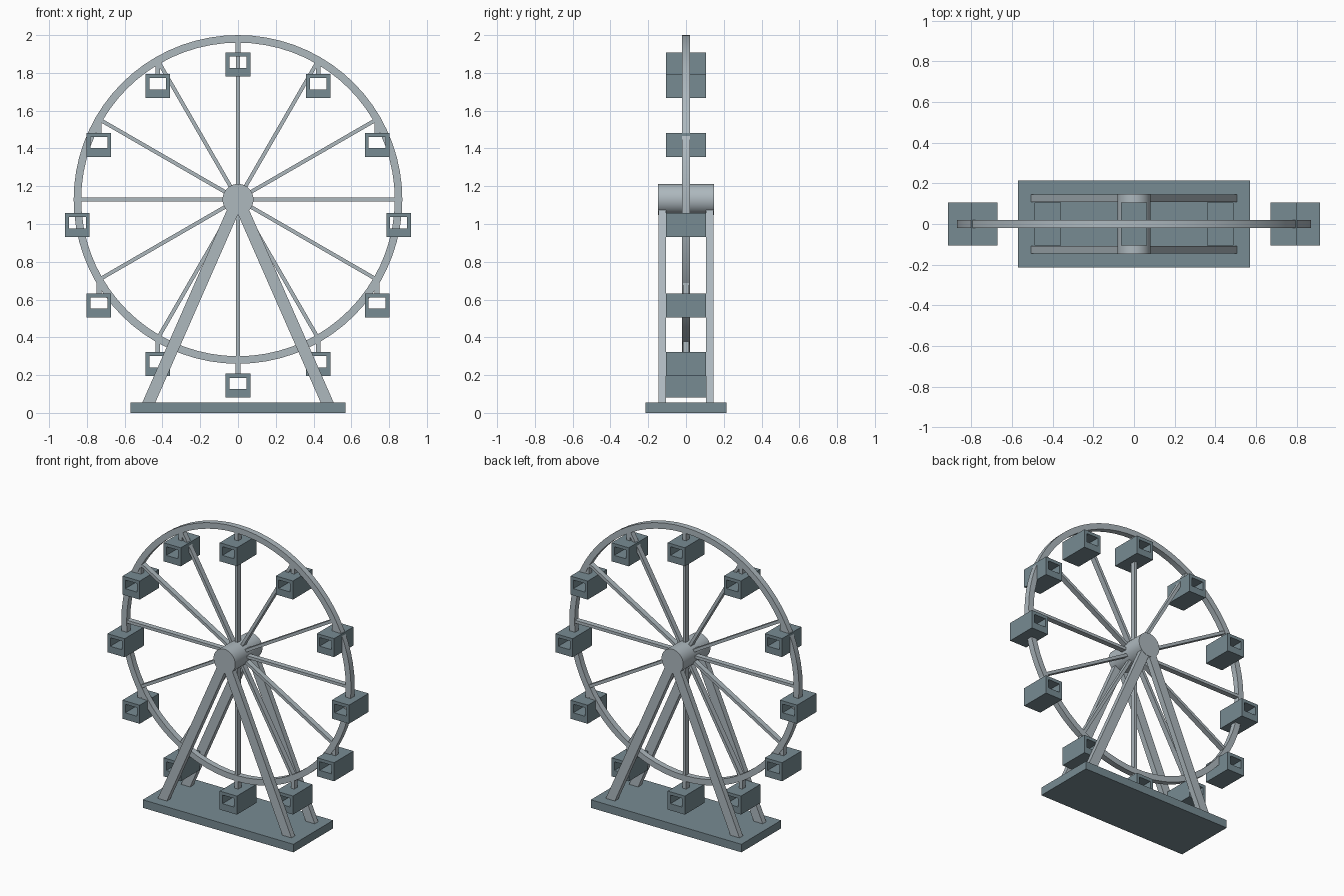
import bpy, bmesh, math
from mathutils import Matrix, Vector

if "Cube" in bpy.data.objects:
    bpy.data.objects.remove(bpy.data.objects["Cube"])

HUB_Z = 1.13      # wheel centre height
COUNT = 12        # spokes and cabins


def material(name, rgb):
    m = bpy.data.materials.new(name)
    m.diffuse_color = (*rgb, 1)
    m.use_nodes = True
    m.node_tree.nodes["Principled BSDF"].inputs["Base Color"].default_value = m.diffuse_color
    return m


light_steel = material("light_steel", (0.42, 0.48, 0.515))
slate = material("slate_grey", (0.185, 0.258, 0.29))


def make(name, bm, mat, smooth=False):
    bmesh.ops.recalc_face_normals(bm, faces=bm.faces)
    me = bpy.data.meshes.new(name)
    bm.to_mesh(me)
    bm.free()
    ob = bpy.data.objects.new(name, me)
    bpy.context.collection.objects.link(ob)
    me.materials.append(mat)
    if smooth:
        bpy.ops.object.select_all(action='DESELECT')
        ob.select_set(True)
        bpy.context.view_layer.objects.active = ob
        bpy.ops.object.shade_smooth_by_angle(angle=math.radians(30))
    return ob


def box(name, size, centre, mat, rot=0.0):
    """Box turned about the y axis."""
    bm = bmesh.new()
    bmesh.ops.create_cube(bm, size=1, matrix=Matrix.Diagonal((*size, 1)))
    bmesh.ops.transform(bm, verts=bm.verts,
                        matrix=Matrix.Translation(centre) @ Matrix.Rotation(rot, 4, 'Y'))
    return make(name, bm, mat)


def bridge(bm, loops):
    """Quads between closed loops of equal length, last joined to first."""
    n = len(loops[0])
    for k, a in enumerate(loops):
        b = loops[(k + 1) % len(loops)]
        for i in range(n):
            j = (i + 1) % n
            bm.faces.new((a[i], a[j], b[j], b[i]))


# Base slab
box("base", (1.14, 0.43, 0.055), (0, 0, 0.0275), slate)

# Rim: square-section ring
bm = bmesh.new()
angles = [2 * math.pi * i / 72 for i in range(72)]
bridge(bm, [[bm.verts.new((r * math.cos(a), y, HUB_Z + r * math.sin(a))) for a in angles]
            for r, y in ((0.87, -0.02), (0.87, 0.02), (0.83, 0.02), (0.83, -0.02))])
make("rim", bm, light_steel, True)

# Hub drum
bm = bmesh.new()
bmesh.ops.create_cone(bm, cap_ends=True, segments=48, radius1=0.082, radius2=0.082, depth=0.294,
                      matrix=Matrix.Translation((0, 0, HUB_Z)) @ Matrix.Rotation(math.pi / 2, 4, 'X'))
make("hub", bm, light_steel, True)

# Support legs: slanted bars from the base up to the hub
for side, x in (("left", -1), ("right", 1)):
    for end, y in (("front", -1), ("back", 1)):
        foot, top = Vector((0.483 * x, 0, 0.03)), Vector((0, 0, HUB_Z))
        d = top - foot
        mid = (top + foot) / 2
        mid.y = 0.126 * y
        box(f"leg_{end}_{side}", (0.063, 0.038, d.length), mid, light_steel, math.atan2(d.x, d.z))


def cabin(name, x, z):
    """Box cabin with an opening running front to back."""
    def outline(y, w, z0, z1):
        return [bm.verts.new((x + px, y, z + pz))
                for px, pz in ((-w, z0), (w, z0), (w, z1), (-w, z1))]
    bm = bmesh.new()
    bridge(bm, [outline(-0.105, 0.065, -0.064, 0.063), outline(0.105, 0.065, -0.064, 0.063),
                outline(0.105, 0.044, -0.018, 0.041), outline(-0.105, 0.044, -0.018, 0.041)])
    make(name, bm, slate)


# Spokes, hangers and cabins around the wheel
for i in range(COUNT):
    a = 2 * math.pi * i / COUNT
    c, s = math.cos(a), math.sin(a)
    box(f"spoke_{i + 1}", (0.84, 0.036, 0.02), (0.42 * c, 0, HUB_Z + 0.42 * s), light_steel, -a)
    px, pz = 0.85 * c, HUB_Z + 0.85 * s
    box(f"hanger_{i + 1}", (0.026, 0.034, 0.09), (px, 0, pz - 0.04), light_steel)
    cabin(f"cabin_{i + 1}", px, pz - 0.135)
